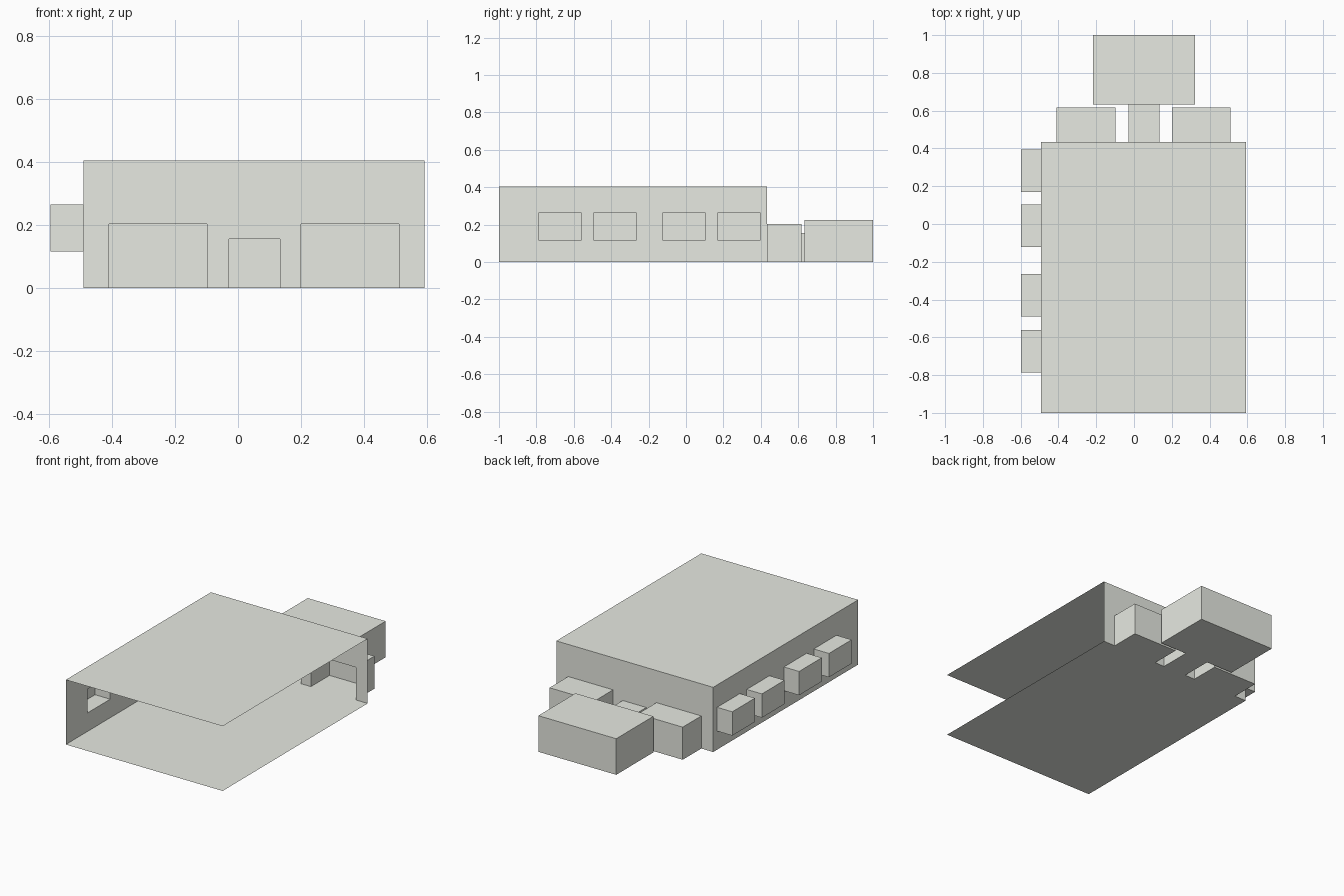
import bpy, bmesh, math

if "Cube" in bpy.data.objects:
    bpy.data.objects.remove(bpy.data.objects["Cube"])

# main hall extents
X0, X1, Y0, Y1, H = -0.492, 0.594, -1.0, 0.434, 0.405

# pale warm plaster
plaster = bpy.data.materials.new("pale_plaster")
plaster.diffuse_color = (0.80, 0.82, 0.76, 1)
plaster.use_nodes = True
plaster.node_tree.nodes["Principled BSDF"].inputs["Base Color"].default_value = plaster.diffuse_color


def finish(name, bm):
    bmesh.ops.remove_doubles(bm, verts=bm.verts, dist=1e-5)
    bmesh.ops.dissolve_limit(bm, angle_limit=math.radians(1),
                             verts=bm.verts, edges=bm.edges)
    me = bpy.data.meshes.new(name)
    bm.to_mesh(me)
    bm.free()
    me.materials.append(plaster)
    ob = bpy.data.objects.new(name, me)
    bpy.context.collection.objects.link(ob)


def sheet(name, us, vs, to3d, holes=()):
    """Thin rectangular sheet (u, v ranges) with rectangular holes left out."""
    us = sorted({*us, *(h[i] for h in holes for i in (0, 1))})
    vs = sorted({*vs, *(h[i] for h in holes for i in (2, 3))})
    bm = bmesh.new()
    for a, b in zip(us, us[1:]):
        for c, d in zip(vs, vs[1:]):
            mu, mv = (a + b) / 2, (c + d) / 2
            if any(h[0] < mu < h[1] and h[2] < mv < h[3] for h in holes):
                continue
            bm.faces.new([bm.verts.new(to3d(u, v))
                          for u, v in ((a, c), (b, c), (b, d), (a, d))])
    finish(name, bm)


def open_box(name, x, y, z, open_sides):
    """Thin-walled box; open_sides lists outward directions left open."""
    bm = bmesh.new()
    bmesh.ops.create_cube(bm, size=1)
    for v in bm.verts:
        v.co = [r[0] if c < 0 else r[1] for c, r in zip(v.co, (x, y, z))]
    bm.normal_update()
    drop = [f for f in bm.faces for d in open_sides
            if sum(p * q for p, q in zip(f.normal, d)) > 0.9]
    bmesh.ops.delete(bm, geom=drop, context='FACES')
    finish(name, bm)


FRONT, BACK, RIGHT = (0, -1, 0), (0, 1, 0), (1, 0, 0)

# openings: side bays (y0, y1, z0, z1) and rear doorways (x0, x1, z0, z1)
bays = [(y, y + 0.225, 0.116, 0.265) for y in (-0.786, -0.491, -0.123, 0.17)]
alcoves = [(-0.41, -0.099, 0, 0.204), (0.201, 0.512, 0, 0.204)]
passage = (-0.029, 0.134, 0, 0.155)

# main hall: floor, roof, left wall and back wall; front and right are open
sheet("floor", (X0, X1), (Y0, Y1), lambda u, v: (u, -v + Y0 + Y1, 0))
sheet("roof", (X0, X1), (Y0, Y1), lambda u, v: (u, v, H))
sheet("left_wall", (-Y1, -Y0), (0, H), lambda u, v: (X0, -u, v),
      [(-b[1], -b[0], b[2], b[3]) for b in bays])
sheet("back_wall", (-X1, -X0), (0, H), lambda u, v: (-u, Y1, v),
      [(-d[1], -d[0], d[2], d[3]) for d in alcoves + [passage]])

# window bays along the left wall
for i, (a, b, c, d) in enumerate(bays):
    open_box(f"side_bay_{i + 1}", (-0.597, X0), (a, b), (c, d), [RIGHT])

# two alcoves behind the hall
for i, (a, b, c, d) in enumerate(alcoves):
    open_box(f"rear_alcove_{i + 1}", (a, b), (Y1, 0.618), (c, d), [FRONT])

# passage leading to the rear room
YR = 0.633
open_box("passage", passage[:2], (Y1, YR), passage[2:], [FRONT, BACK])
open_box("rear_room", (-0.217, 0.322), (YR, 1.0), (0, 0.226), [FRONT])
sheet("rear_room_front_wall", (-0.217, 0.322), (0, 0.226),
      lambda u, v: (u, YR, v), [passage])
